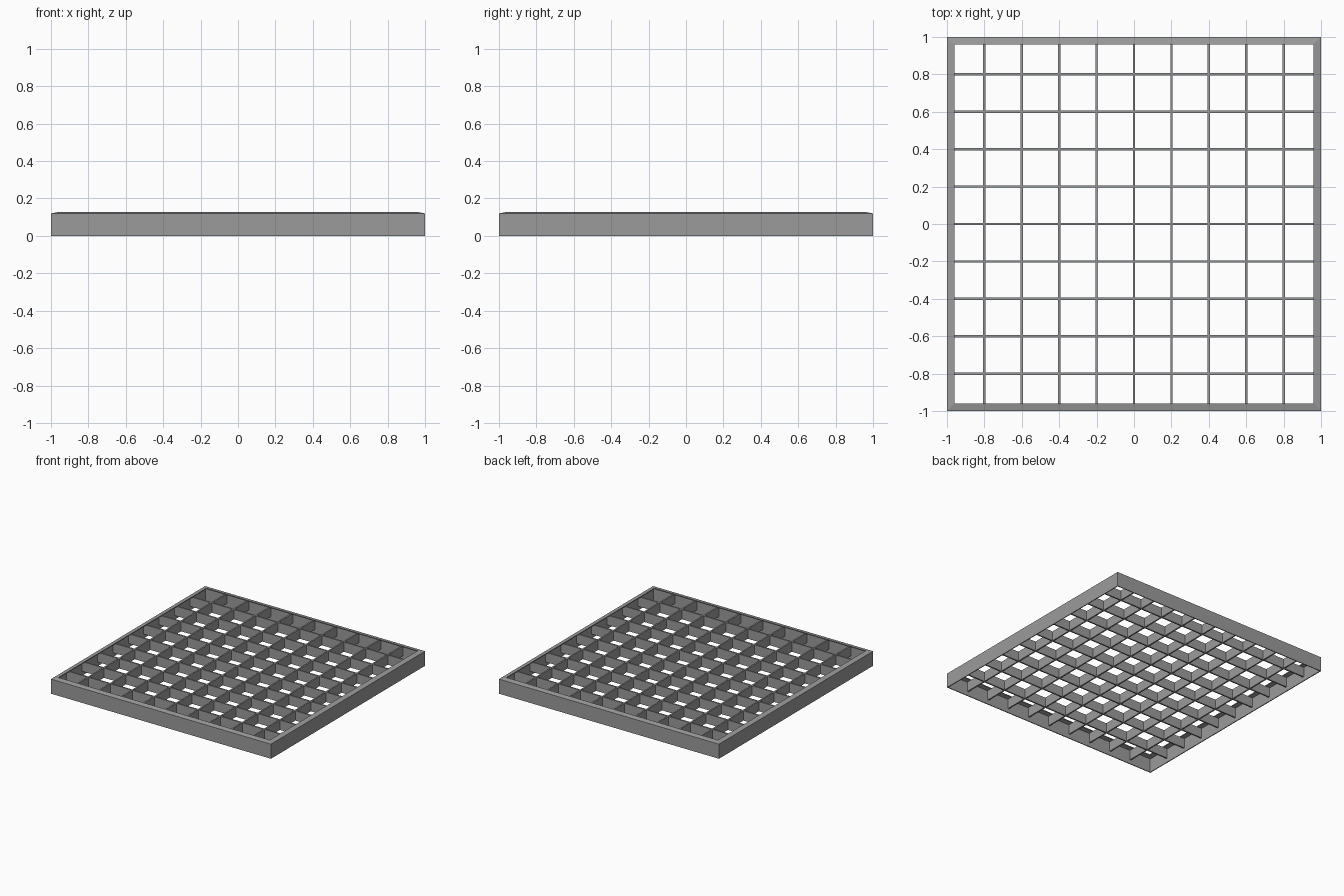
import bpy, bmesh

if "Cube" in bpy.data.objects:
    bpy.data.objects.remove(bpy.data.objects["Cube"])

grey = bpy.data.materials.new("steel_grey")
grey.diffuse_color = (0.33, 0.33, 0.33, 1)
grey.use_nodes = True
grey.node_tree.nodes["Principled BSDF"].inputs["Base Color"].default_value = grey.diffuse_color


def finish(name, bm):
    bmesh.ops.recalc_face_normals(bm, faces=bm.faces)
    mesh = bpy.data.meshes.new(name)
    bm.to_mesh(mesh)
    bm.free()
    mesh.materials.append(grey)
    obj = bpy.data.objects.new(name, mesh)
    bpy.context.collection.objects.link(obj)
    return obj


# Square rim: thin outer wall with a gently sloped lip turned inward
profile = [(1.0, 0.0), (1.0, 0.12), (0.96, 0.128),
           (0.96, 0.121), (0.993, 0.114), (0.993, 0.0)]
corners = [(-1, -1), (1, -1), (1, 1), (-1, 1)]
bm = bmesh.new()
rings = [[bm.verts.new((sx * r, sy * r, z)) for sx, sy in corners]
         for r, z in profile]
for i, ring in enumerate(rings):
    nxt = rings[(i + 1) % len(rings)]
    for k in range(4):
        j = (k + 1) % 4
        bm.faces.new((ring[k], ring[j], nxt[j], nxt[k]))
finish("rim", bm)


# Crossing slats, set up under the lip and clear of the ground
def slats(name, along_x):
    thick, length, low, high = 0.012, 1.987, 0.035, 0.115
    bm = bmesh.new()
    for i in range(-4, 5):
        size = (length, thick) if along_x else (thick, length)
        shift = (0, i * 0.2) if along_x else (i * 0.2, 0)
        verts = bmesh.ops.create_cube(bm, size=1)["verts"]
        bmesh.ops.scale(bm, vec=(*size, high - low), verts=verts)
        bmesh.ops.translate(bm, vec=(*shift, (low + high) / 2), verts=verts)
    return finish(name, bm)


slats("cross_slats", True)
slats("long_slats", False)
